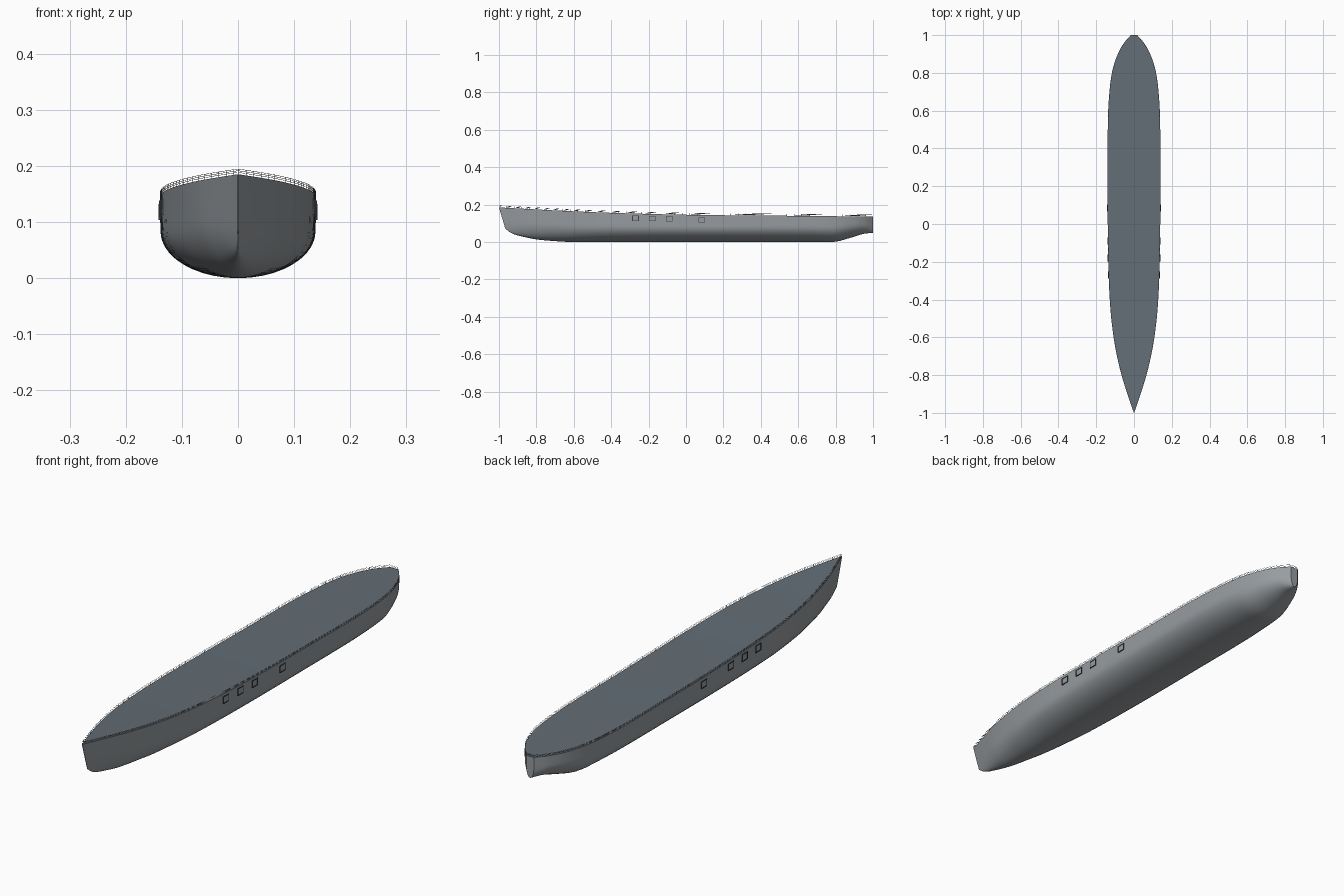
import bpy, bmesh, math
from mathutils import Vector

if "Cube" in bpy.data.objects:
    bpy.data.objects.remove(bpy.data.objects["Cube"])


def material(name, rgb):
    m = bpy.data.materials.new(name)
    m.diffuse_color = (*rgb, 1)
    m.use_nodes = True
    m.node_tree.nodes["Principled BSDF"].inputs["Base Color"].default_value = m.diffuse_color
    return m


HULL = material("hull grey", (0.31, 0.335, 0.355))
DECK = material("deck slate", (0.125, 0.155, 0.18))
RAIL = material("rail grey", (0.22, 0.235, 0.25))
DARK = material("port frame dark", (0.05, 0.055, 0.06))


def smooth(points):
    """Smooth curve through (y, value) points."""
    n = len(points)
    def slope(i):
        a, b = points[max(i - 1, 0)], points[min(i + 1, n - 1)]
        return (b[1] - a[1]) / (b[0] - a[0])
    def f(y):
        i = 0
        while i < n - 2 and y > points[i + 1][0]:
            i += 1
        (y0, v0), (y1, v1) = points[i], points[i + 1]
        d = y1 - y0
        t = min(max((y - y0) / d, 0), 1)
        return (v0 * (1 + 2 * t) * (1 - t) ** 2 + slope(i) * d * t * (1 - t) ** 2
                + v1 * t * t * (3 - 2 * t) + slope(i + 1) * d * t * t * (t - 1))
    return f


# Hull lines: half width, sheer height, keel height, bilge height
half_width = smooth([(-1, 0.001), (-0.9, 0.035), (-0.8, 0.066), (-0.7, 0.090), (-0.6, 0.108),
                     (-0.45, 0.125), (-0.25, 0.135), (0, 0.139), (0.3, 0.139), (0.5, 0.139),
                     (0.65, 0.134), (0.8, 0.117), (0.9, 0.086), (0.96, 0.052), (1, 0.017)])
sheer = smooth([(-1, 0.185), (-0.5, 0.160), (0, 0.146), (0.5, 0.141), (1, 0.136)])
keel = smooth([(-1, 0.072), (-0.975, 0.052), (-0.93, 0.036), (-0.8, 0.014), (-0.7, 0.005),
               (-0.6, 0.0), (0, 0), (0.7, 0), (0.8, 0.002), (0.88, 0.023), (0.95, 0.044), (1, 0.049)])
bilge = smooth([(-1, 0.05), (-0.8, 0.085), (-0.5, 0.085), (0, 0.082), (0.7, 0.082),
                (0.85, 0.075), (1, 0.04)])
ARC, SIDE = 10, 5


def section(s):
    """Points from keel to deck edge on the +x side."""
    w, top, k, b = half_width(s), sheer(s), max(keel(s), 0), bilge(s)
    fade = max(0, 1 - (s + 1) / 0.2)
    bow = max(0, min(1, (-s - 0.4) / 0.4))
    pts = []
    for i in range(ARC + SIDE + 1):
        if i <= ARC:
            a = i / ARC * math.pi / 2
            x, z = w * math.sin(a), k + b * (1 - math.cos(a))
        else:
            x, z = w, k + b + (top - k - b) * (i - ARC) / SIDE
        h = (top - z) / top
        x *= 1 - (0.02 + 0.16 * bow) * h          # slight flare
        pts.append(Vector((x, s + 0.055 * h * fade, z)))   # raked stem
    return pts


N = 90
stations = [-math.cos(math.pi * i / N) * 0.6 + (2 * i / N - 1) * 0.4 for i in range(N + 1)]


def finish(name, bm, mats, angle=40):
    me = bpy.data.meshes.new(name)
    bmesh.ops.recalc_face_normals(bm, faces=bm.faces)
    bm.to_mesh(me)
    bm.free()
    ob = bpy.data.objects.new(name, me)
    bpy.context.collection.objects.link(ob)
    for m in mats:
        me.materials.append(m)
    if angle:
        bpy.context.view_layer.objects.active = ob
        ob.select_set(True)
        bpy.ops.object.shade_smooth_by_angle(angle=math.radians(angle))
        ob.select_set(False)
    return ob


# Hull shell with deck
bm = bmesh.new()
rings = []
for s in stations:
    p = section(s)
    left = [Vector((-v.x, v.y, v.z)) for v in reversed(p[1:])]
    rings.append([bm.verts.new(v) for v in left + p])
for a, b in zip(rings, rings[1:]):
    for i in range(len(a) - 1):
        bm.faces.new((a[i], a[i + 1], b[i + 1], b[i]))
    bm.faces.new((a[-1], a[0], b[0], b[-1])).material_index = 1
bm.faces.new(rings[0])
bm.faces.new(rings[-1])
finish("hull", bm, [HULL, DECK])


def wires(name, paths, radius, mat):
    cu = bpy.data.curves.new(name, 'CURVE')
    cu.dimensions = '3D'
    cu.bevel_depth = radius
    cu.bevel_resolution = 0
    for path in paths:
        sp = cu.splines.new('POLY')
        sp.points.add(len(path) - 1)
        for q, v in zip(sp.points, path):
            q.co = (*v, 1)
    cu.materials.append(mat)
    ob = bpy.data.objects.new(name, cu)
    bpy.context.collection.objects.link(ob)


# Guard rails: three rails and posts along both deck edges, closed at the stern
def edge(s, side, h):
    return Vector((side * max(half_width(s) - 0.001, 0), s, sheer(s) + h))


run = [-0.998 + 1.996 * i / 100 for i in range(101)]
loop = [(s, 1) for s in run] + [(s, -1) for s in reversed(run)]
wires("guard_rails", [[edge(s, d, h) for s, d in loop] for h in (0.0035, 0.0065, 0.0095)], 0.0004, RAIL)
wires("rail_posts", [[edge(s, d, 0), edge(s, d, 0.0095)] for s, d in loop[::2]], 0.0004, RAIL)


# Side ports: framed square panels on both sides
def box(bm, x, y, z, dx, dy, dz, mi):
    vs = bmesh.ops.create_cube(bm, size=1)['verts']
    for v in vs:
        v.co = Vector((x + v.co.x * dx, y + v.co.y * dy, z + v.co.z * dz))
    for f in {f for v in vs for f in v.link_faces}:
        f.material_index = mi


bm = bmesh.new()
for y, z in ((-0.27, 0.127), (-0.18, 0.126), (-0.09, 0.124), (0.085, 0.118)):
    for side in (-1, 1):
        x = side * (half_width(y) - 0.0005)
        box(bm, x, y, z, 0.003, 0.030, 0.024, 0)
        for e in (-1, 1):
            box(bm, x, y + e * 0.016, z, 0.006, 0.003, 0.029, 1)
            box(bm, x, y, z + e * 0.013, 0.006, 0.035, 0.003, 1)
finish("side_ports", bm, [HULL, DARK], 0)
